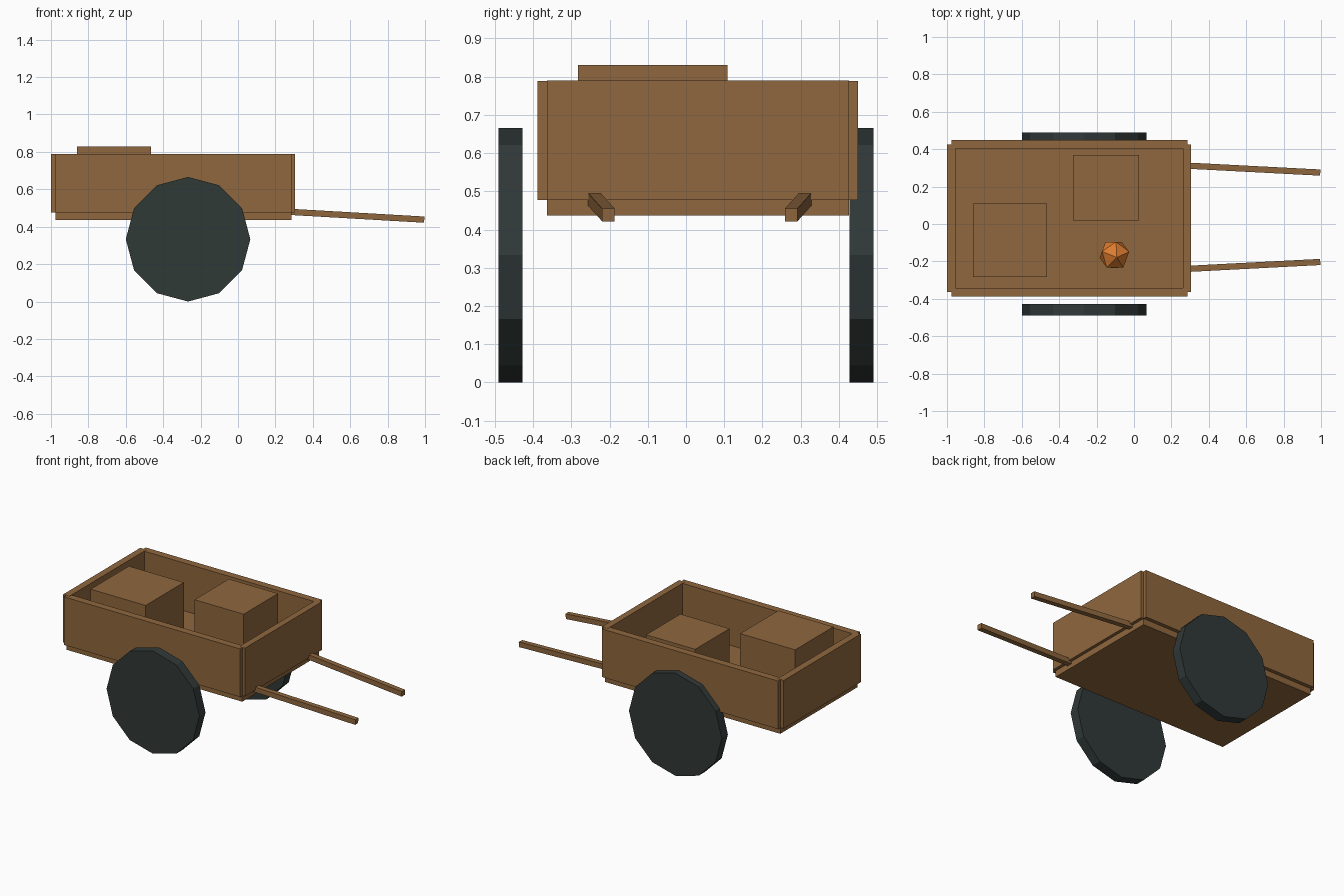
import bpy
import math
from mathutils import Vector

default = bpy.data.objects.get("Cube")
if default:
    bpy.data.objects.remove(default, do_unlink=True)


def material(name, rgb):
    mat = bpy.data.materials.new(name)
    mat.use_nodes = True
    mat.diffuse_color = (*rgb, 1)
    mat.node_tree.nodes["Principled BSDF"].inputs["Base Color"].default_value = (*rgb, 1)
    return mat


WOOD = material("brown wood", (0.275, 0.136, 0.048))
TYRE = material("dark slate", (0.030, 0.041, 0.039))
ORANGE = material("orange", (0.72, 0.20, 0.028))


def finish(name, mat):
    obj = bpy.context.object
    obj.name = name
    obj.data.materials.append(mat)
    return obj


def box(name, low, high, mat=WOOD):
    low, high = Vector(low), Vector(high)
    bpy.ops.mesh.primitive_cube_add(size=1, location=(low + high) / 2)
    obj = finish(name, mat)
    obj.scale = high - low
    return obj


def beam(name, start, end, thickness, mat=WOOD):
    """Square bar running between two points."""
    start, end = Vector(start), Vector(end)
    bpy.ops.mesh.primitive_cube_add(size=1, location=(start + end) / 2)
    obj = finish(name, mat)
    direction = end - start
    yaw = math.atan2(direction.y, direction.x)
    pitch = -math.atan2(direction.z, direction.xy.length)
    obj.rotation_euler = (0, pitch, yaw)
    obj.scale = (direction.length, thickness, thickness)
    return obj


# Cart bed: floor and four walls
BASE, RIM = 0.477, 0.79
MID_Y = 0.031
box("floor", (-0.975, -0.364, 0.437), (0.285, 0.426, BASE + 0.002))
box("rear_wall", (-1.0, -0.364, BASE), (-0.955, 0.426, RIM))
box("handle_end_wall", (0.263, -0.364, BASE), (0.305, 0.426, RIM))
for name, side in (("right_wall", -1), ("left_wall", 1)):
    y_out, y_in = MID_Y + side * 0.419, MID_Y + side * 0.372
    box(name, (-0.977, min(y_out, y_in), BASE), (0.287, max(y_out, y_in), RIM - 0.001))

# Twelve-sided wheels
for name, side in (("right_wheel", -1), ("left_wheel", 1)):
    bpy.ops.mesh.primitive_cylinder_add(
        vertices=12, radius=0.333, depth=0.063,
        location=(-0.267, side * 0.459, 0.333), rotation=(math.pi / 2, 0, 0))
    finish(name, TYRE)

# Converging pull handles
for name, side in (("right_handle", -1), ("left_handle", 1)):
    beam(name, (0.285, MID_Y + 0.005 + side * 0.276, 0.479),
         (0.995, MID_Y + 0.005 + side * 0.239, 0.438), 0.033)

# Cargo
box("large_crate", (-0.86, -0.283, 0.45), (-0.465, 0.109, 0.83))
box("small_crate", (-0.325, 0.018, 0.45), (0.028, 0.37, RIM))
bpy.ops.mesh.primitive_ico_sphere_add(
    subdivisions=1, radius=0.086, location=(-0.105, -0.165, 0.575),
    rotation=(0.2, 0.1, 0.3))
finish("round_fruit", ORANGE)
